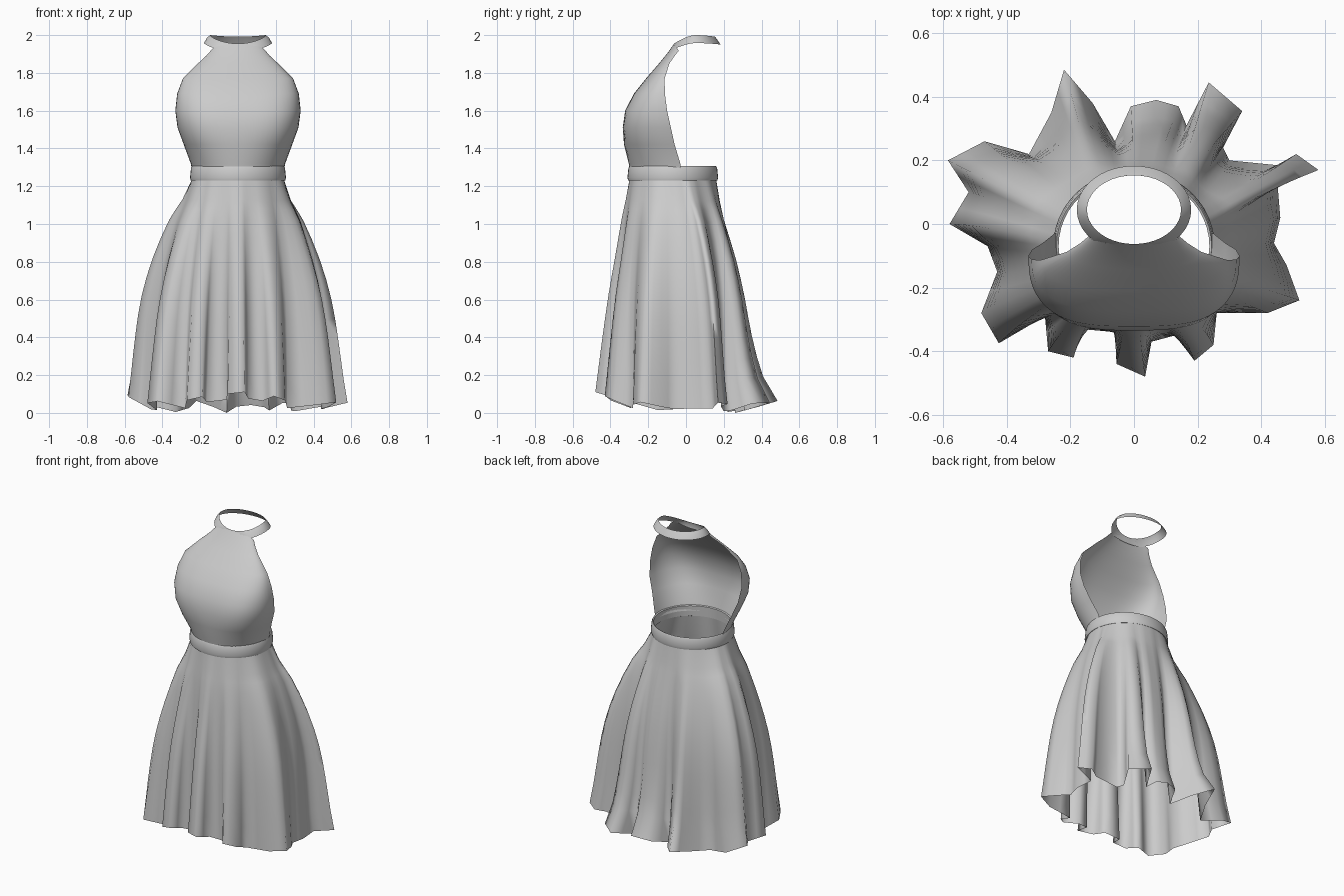
import bpy
import math
from mathutils import Vector

if "Cube" in bpy.data.objects:
    bpy.data.objects.remove(bpy.data.objects["Cube"])

fabric = bpy.data.materials.new("grey_fabric")
fabric.diffuse_color = (0.6, 0.6, 0.6, 1)
fabric.use_nodes = True
fabric.node_tree.nodes["Principled BSDF"].inputs["Base Color"].default_value = fabric.diffuse_color


def sheet(name, rows, closed, angle):
    """Skin a list of equally long point rows, listed top to bottom."""
    n = len(rows[0])
    verts = [p for row in rows for p in row]
    faces = []
    for r in range(len(rows) - 1):
        for c in range(n if closed else n - 1):
            d = (c + 1) % n
            faces.append((r * n + c, (r + 1) * n + c, (r + 1) * n + d, r * n + d))
    mesh = bpy.data.meshes.new(name)
    mesh.from_pydata(verts, [], faces)
    mesh.materials.append(fabric)
    ob = bpy.data.objects.new(name, mesh)
    bpy.context.collection.objects.link(ob)
    bpy.ops.object.select_all(action='DESELECT')
    ob.select_set(True)
    bpy.context.view_layer.objects.active = ob
    bpy.ops.object.shade_smooth_by_angle(angle=math.radians(angle))
    return ob


def ellipse(cy, rx, ry, z, n=48):
    return [(rx * math.cos(2 * math.pi * i / n),
             cy + ry * math.sin(2 * math.pi * i / n), z) for i in range(n)]


def midpoint(a, b, c, d):
    """Smooth midpoint between b and c."""
    return (b + c) * .5625 - (a + d) * .0625


# Skirt: waist ellipse flaring into a folded hem outline
hem = [Vector(p) for p in [
    (.58, .17), (.51, .22), (.45, .185), (.30, .20), (.28, .24), (.34, .355),
    (.235, .445), (.165, .31), (.14, .37), (.07, .39), (-.01, .37), (-.06, .26),
    (-.13, .38), (-.22, .485), (-.26, .35), (-.33, .22), (-.47, .26),
    (-.585, .20), (-.52, .10), (-.58, 0), (-.46, -.07), (-.43, -.15),
    (-.48, -.28), (-.425, -.375), (-.28, -.29), (-.27, -.40), (-.19, -.42),
    (-.165, -.33), (-.06, -.34), (-.055, -.44), (.035, -.48), (.055, -.37),
    (.13, -.35), (.19, -.43), (.25, -.38), (.26, -.28), (.42, -.28),
    (.52, -.24), (.48, -.13), (.44, -.06), (.46, .02), (.45, .14)]]
N = len(hem)
angles = [math.atan2(p.y + .03, p.x) for p in hem]
for i in range(1, N):
    while angles[i] < angles[i - 1] - math.pi:
        angles[i] += 2 * math.pi


def around(values, i, turn=0):
    """Average of neighbours on a closed loop, adding a turn on wrapping."""
    return sum(values[(i + k) % N] + turn * ((i + k) // N)
               for k in (-2, -1, 0, 1, 2)) / 5


radii = [p.length for p in hem]
soft = [Vector((around([p.x for p in hem], i), around([p.y for p in hem], i)))
        for i in range(N)]
waist_a = [around(angles, i, 2 * math.pi) for i in range(N)]
hem_z = [.03 + .25 * (radii[i] - around(radii, i))
         + .06 * max(0, -hem[i].y / radii[i]) ** 4
         + (.04 if hem[i].x < -.5 else 0) for i in range(N)]
low = min(hem_z)
hem_z = [z - low for z in hem_z]

drop = [0, .1, .19, .365, .54, .71, .89, 1]
side_flare = [0, .18, .40, .67, .84, .92, .97, 1]
front_flare = [0, .15, .30, .51, .70, .83, .94, 1]
back_flare = [0, .1, .21, .40, .52, .61, .77, 1]
TOP = 1.245
skirt = []
for k, t in enumerate(drop):
    row = []
    for i, p in enumerate(hem):
        s = (p.y / p.length) ** 2
        f = side_flare[k] * (1 - s) + (back_flare if p.y > 0 else front_flare)[k] * s
        w = Vector((.24 * math.cos(waist_a[i]), -.07 + .228 * math.sin(waist_a[i])))
        q = w.lerp(soft[i].lerp(p, .4 + .6 * t), f)
        row.append(Vector((q.x, q.y, TOP + (hem_z[i] - TOP) * t)))
    # rounded folds above, angular folds at the hem
    full = []
    for i in range(N):
        a, b, c, d = (row[(i + j) % N] for j in (-1, 0, 1, 2))
        full += [b, midpoint(a, b, c, d).lerp((b + c) / 2, t ** 3)]
    skirt.append(full)
# extra rows between, for a softly curved drape
fine = []
for k in range(len(skirt) - 1):
    fine.append(skirt[k])
    if 0 < k < len(skirt) - 2:
        fine.append([midpoint(*v) for v in zip(*skirt[k - 1:k + 3])])
fine.append(skirt[-1])
sheet("skirt", fine, True, 120)

# Waistband: thin closed band
band = [(.24, 1.235), (.237, 1.302), (.244, 1.306), (.249, 1.295),
        (.254, 1.245), (.25, 1.23), (.24, 1.235)]
sheet("waistband", [ellipse(-.07, r, r - .014, z) for r, z in band], True, 50)

# Bodice: edge x, edge y, edge z, centre y, centre z, fullness, bust depth
sections = [
    (.142, -.038, 1.918, -.065, 1.952, 1.0, 0),
    (.168, -.060, 1.89, -.098, 1.905, 1.0, 0),
    (.212, -.088, 1.85, -.143, 1.85, .95, 0),
    (.292, -.113, 1.77, -.212, 1.77, .8, .003),
    (.322, -.112, 1.69, -.276, 1.69, .7, .008),
    (.332, -.10, 1.60, -.322, 1.60, .68, .014),
    (.320, -.08, 1.51, -.335, 1.51, .68, .016),
    (.287, -.06, 1.42, -.328, 1.42, .75, .01),
    (.25, -.03, 1.32, -.303, 1.32, .85, 0),
    (.24, -.03, 1.27, -.295, 1.27, .9, 0)]
bodice = []
for xe, ye, ze, yc, zc, p, bust in sections:
    row = []
    for i in range(33):
        a = math.pi * (i / 32 - .5)
        c = max(0, math.cos(a)) ** p
        y = ye + (yc - ye) * c - bust * math.sin(2 * a) ** 2
        row.append((xe * math.sin(a), y, ze + (zc - ze) * c))
    bodice.append(row)
sheet("bodice", bodice, False, 60)

# Neck strap: sloping collar ring that dips at the front
collar = []
for rx, ry, z in ((.148, .108, 2.0), (.165, .12, 1.985), (.18, .138, 1.958)):
    row = []
    for x, y, zz in ellipse(.045, rx, ry, z, 40):
        front = max(0, (.045 - y) / ry)
        back = max(0, (y - .045) / ry)
        row.append((x, max(y, -.066 - (.18 - rx) * .1),
                    zz - .045 * front ** 1.5 - .008 * back ** 2))
    collar.append(row)
sheet("neck_strap", collar, True, 60)
